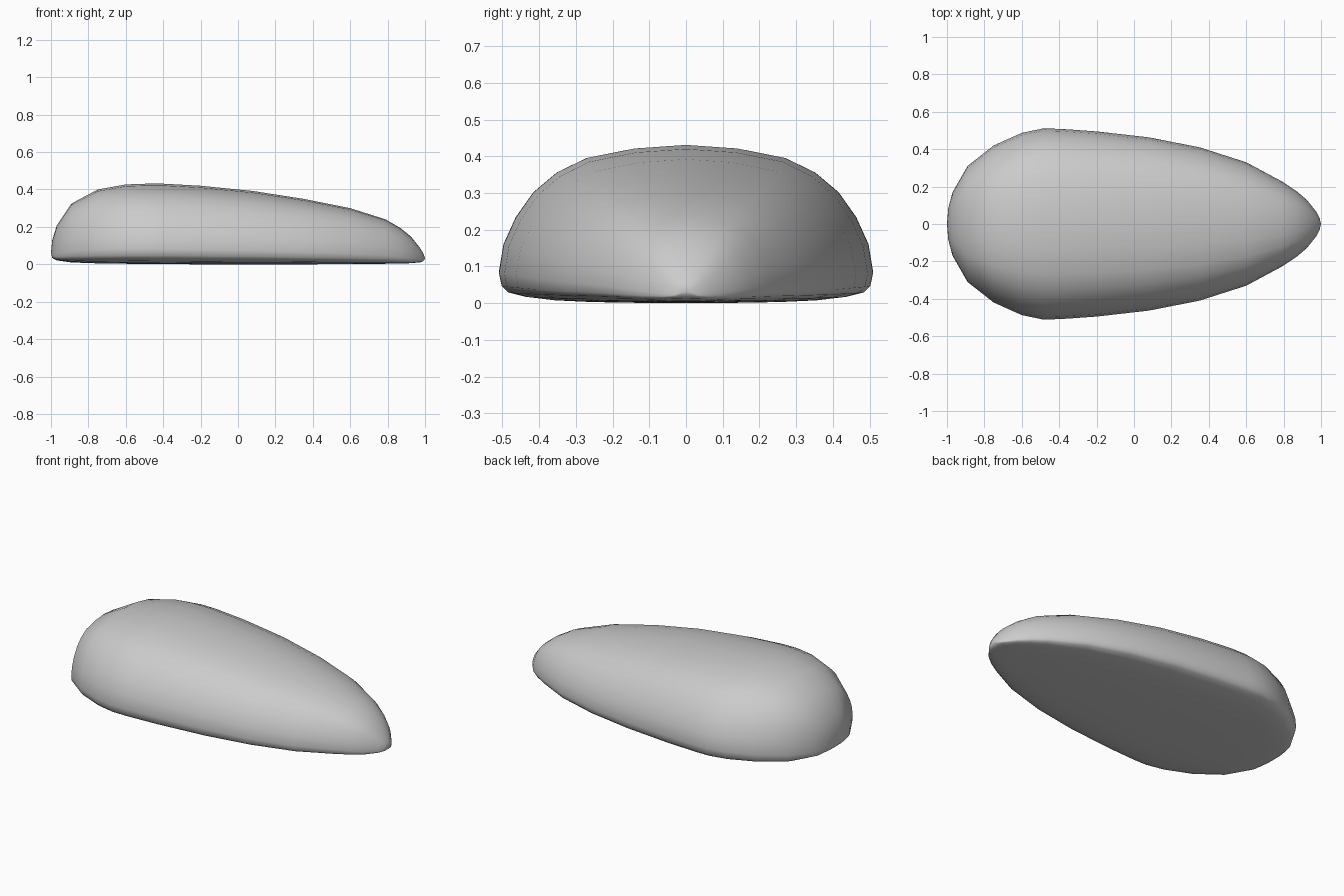
import bpy, bmesh

# Half cross-section (y, z as fractions of half width and height), bottom to top
HALF = [(0, 0), (0.27, 0.002), (0.52, 0.007), (0.72, 0.018), (0.86, 0.038), (0.95, 0.065),
        (0.985, 0.105), (1.0, 0.19), (0.975, 0.37), (0.91, 0.54), (0.815, 0.70),
        (0.69, 0.825), (0.53, 0.917), (0.275, 0.977), (0, 1)]
# Stations along the length: x, half width, underside z, top z
STATIONS = [(-0.993, 0.085, 0.034, 0.13), (-0.97, 0.17, 0.021, 0.205),
            (-0.89, 0.31, 0.010, 0.325), (-0.75, 0.42, 0.005, 0.40),
            (-0.60, 0.487, 0.003, 0.427), (-0.49, 0.51, 0.002, 0.431),
            (-0.40, 0.509, 0.001, 0.431), (-0.20, 0.495, 0.0, 0.42),
            (0.08, 0.463, 0.0, 0.392), (0.35, 0.41, 0.0, 0.35),
            (0.60, 0.33, 0.001, 0.30), (0.79, 0.228, 0.003, 0.24),
            (0.87, 0.175, 0.004, 0.193), (0.925, 0.128, 0.006, 0.148),
            (0.975, 0.065, 0.011, 0.085), (0.992, 0.033, 0.017, 0.055)]

section = HALF + [(-y, z) for y, z in HALF[-2:0:-1]]
bm = bmesh.new()
rings = [[bm.verts.new((x, w * y, b + (t - b) * z)) for y, z in section]
         for x, w, b, t in STATIONS]
n = len(section)

# Body skin
for a, b in zip(rings, rings[1:]):
    for i in range(n):
        j = (i + 1) % n
        bm.faces.new((a[i], b[i], b[j], a[j]))

# Rounded blunt end and narrow tip
for ring, end in ((rings[0], (-1, 0, 0.06)), (rings[-1], (1, 0, 0.032))):
    tip = bm.verts.new(end)
    for i in range(n):
        bm.faces.new((ring[i], ring[(i + 1) % n], tip))

bmesh.ops.recalc_face_normals(bm, faces=bm.faces)
for f in bm.faces:
    f.smooth = True
mesh = bpy.data.meshes.new("teardrop_shell")
bm.to_mesh(mesh)
bm.free()
body = bpy.data.objects.new("teardrop_shell", mesh)
bpy.context.collection.objects.link(body)
